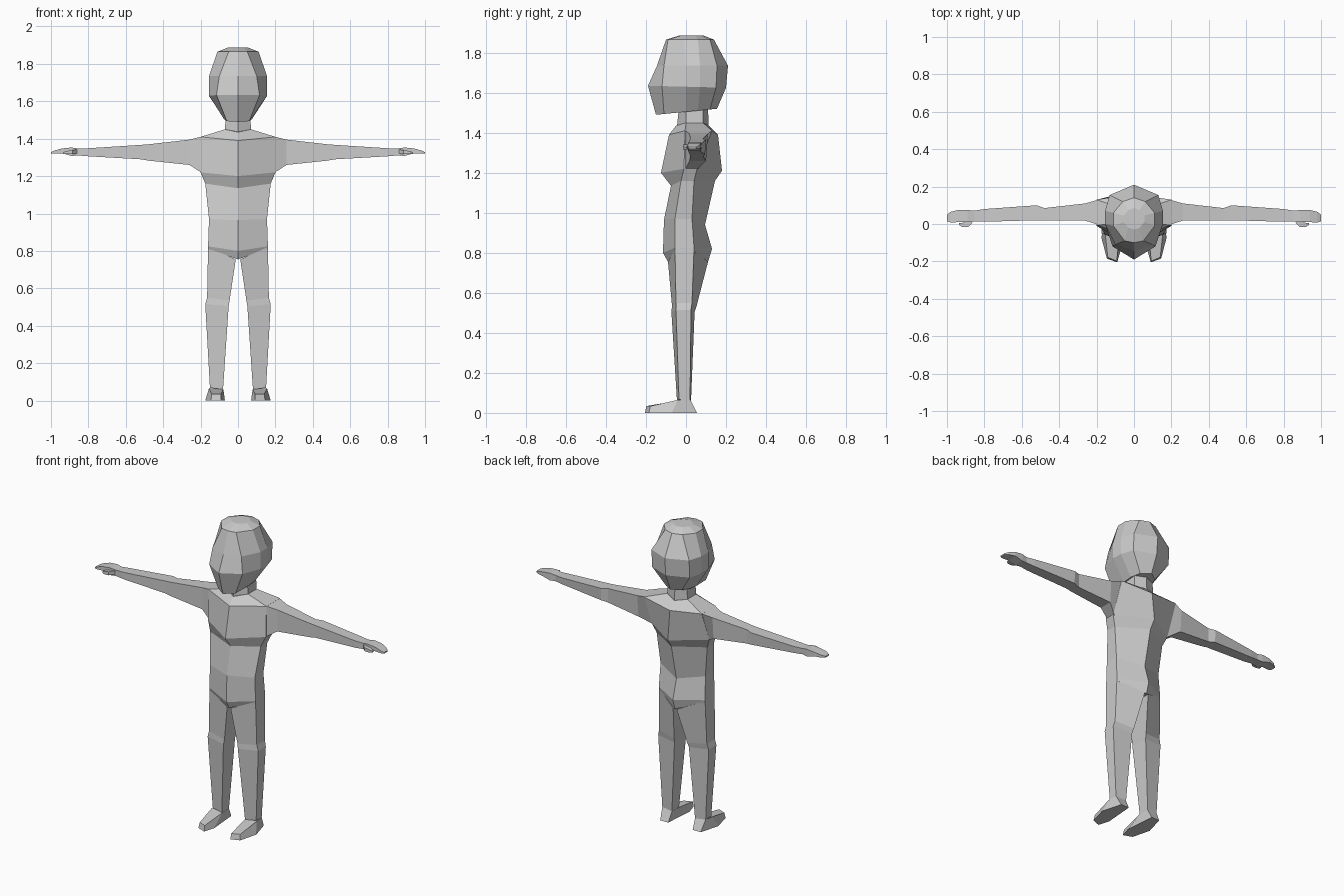
import bpy, bmesh


def loft(name, rings, mirror=False):
    """Skin a list of equal-length closed rings, cap both ends, optionally mirror in x."""
    bm = bmesh.new()
    loops = [[bm.verts.new(p) for p in ring] for ring in rings]
    n = len(loops[0])
    for a, b in zip(loops, loops[1:]):
        for i in range(n):
            j = (i + 1) % n
            bm.faces.new((a[i], a[j], b[j], b[i]))
    bm.faces.new(loops[0])
    bm.faces.new(loops[-1])
    bmesh.ops.recalc_face_normals(bm, faces=bm.faces)
    mesh = bpy.data.meshes.new(name)
    bm.to_mesh(mesh)
    bm.free()
    ob = bpy.data.objects.new(name, mesh)
    bpy.context.collection.objects.link(ob)
    if mirror:
        m = ob.modifiers.new("mirror", 'MIRROR')
        m.use_mirror_merge = False
    return ob


def full(half):
    """Complete a half ring (front centre ... back centre) with its mirror image."""
    return half + [(-x, y, z) for x, y, z in half[-2:0:-1]]


def hex_ring(w, yf, ysf, ysb, yb, zf, zs, zb):
    """Six-sided body section with a ridge at front and back."""
    return full([(0, yf, zf), (w, ysf, zs), (w, ysb, zs), (0, yb, zb)])


# Torso: half width, front / side front / side back / back y, front / side / back z
torso = [
    (.16, -.09, -.055, .04, .11, .755, .81, .755),
    (.16, -.115, -.055, .04, .13, .80, .825, .82),
    (.155, -.11, -.055, .03, .095, .965, .97, .94),
    (.175, -.075, -.025, .04, .145, 1.135, 1.16, 1.16),
    (.20, -.125, -.01, .055, .18, 1.20, 1.22, 1.21),
    (.20, -.085, -.005, .13, .16, 1.39, 1.41, 1.39),
    (.07, -.05, 0, .085, .115, 1.435, 1.45, 1.435),
]
loft("torso", [hex_ring(*r) for r in torso])

# Neck
loft("neck", [hex_ring(.07, -.045, 0, .085, .113, 1.43, 1.445, 1.43),
              hex_ring(.065, -.035, 0, .085, .11, 1.53, 1.53, 1.53)])

# Head: front z, back z, then half section from front to back
head = [
    (1.49, 1.52, [(0, -.15), (.06, -.11), (.075, 0), (.075, .06), (.055, .12), (0, .155)]),
    (1.635, 1.625, [(0, -.19), (.115, -.12), (.155, 0), (.155, .07), (.13, .15), (0, .20)]),
    (1.735, 1.735, [(0, -.145), (.10, -.11), (.155, 0), (.155, .07), (.13, .155), (0, .21)]),
    (1.865, 1.865, [(0, -.10), (.05, -.09), (.11, -.01), (.11, .06), (.06, .12), (0, .14)]),
    (1.887, 1.887, [(0, -.03), (.03, -.02), (.055, .01), (.055, .045), (.03, .075), (0, .085)]),
]
rings = []
for zf, zb, pts in head:
    y0, y1 = pts[0][1], pts[-1][1]
    rings.append(full([(x, y, zf + (zb - zf) * (y - y0) / (y1 - y0)) for x, y in pts]))
loft("head", rings)

# Legs: inner x, outer x, inner front, outer front, outer back, inner back y, inner z, outer z
legs = [
    (.012, .16, -.09, -.055, .04, .11, .755, .82),
    (.045, .165, -.07, -.05, .03, .053, .535, .55),
    (.05, .175, -.073, -.05, .025, .043, .505, .515),
    (.08, .15, -.045, -.035, .02, .025, .06, .068),
]
loft("leg", [[(xi, a, zi), (xo, b, zo), (xo, c, zo), (xi, d, zi)]
             for xi, xo, a, b, c, d, zi, zo in legs], True)

# Feet: sole outline raised to the ankle at the back and flat toes at the front
sole = [(.085, .055), (.14, .055), (.175, -.07), (.145, -.185), (.09, -.205), (.07, -.135)]
top = [(.08, .025, .06), (.15, .02, .068), (.155, -.04, .065),
       (.14, -.178, .034), (.092, -.198, .034), (.078, -.045, .06)]
loft("foot", [[(x, y, 0) for x, y in sole], top], True)


def box_ring(x, y0, y1t, y1b, z0, z1):
    """Four-sided arm section at distance x."""
    return [(x, y0, z0), (x, y1b, z0), (x, y1t, z1), (x, y0, z1)]


# Arms
arms = [
    (.19, -.005, .13, .055, 1.215, 1.412),
    (.26, .018, .11, .10, 1.26, 1.395),
    (.48, .02, .085, .085, 1.283, 1.37),
    (.52, .02, .10, .095, 1.29, 1.367),
    (.80, .012, .08, .075, 1.306, 1.349),
    (.86, .015, .07, .07, 1.311, 1.347),
]
loft("arm", [box_ring(*r) for r in arms], True)

# Hands with thumbs
hands = [
    (.85, .015, .07, .07, 1.311, 1.347),
    (.89, .01, .075, .075, 1.308, 1.353),
    (.94, .01, .075, .075, 1.322, 1.348),
    (.98, .008, .065, .065, 1.321, 1.337),
    (1.0, .015, .05, .05, 1.32, 1.328),
]
loft("hand", [box_ring(*r) for r in hands], True)
thumb = [
    (.86, .012, .03, .03, 1.32, 1.342),
    (.885, -.015, .02, .02, 1.318, 1.34),
    (.92, -.015, .005, .005, 1.317, 1.333),
    (.935, -.005, .005, .005, 1.317, 1.327),
]
loft("thumb", [box_ring(*r) for r in thumb], True)
